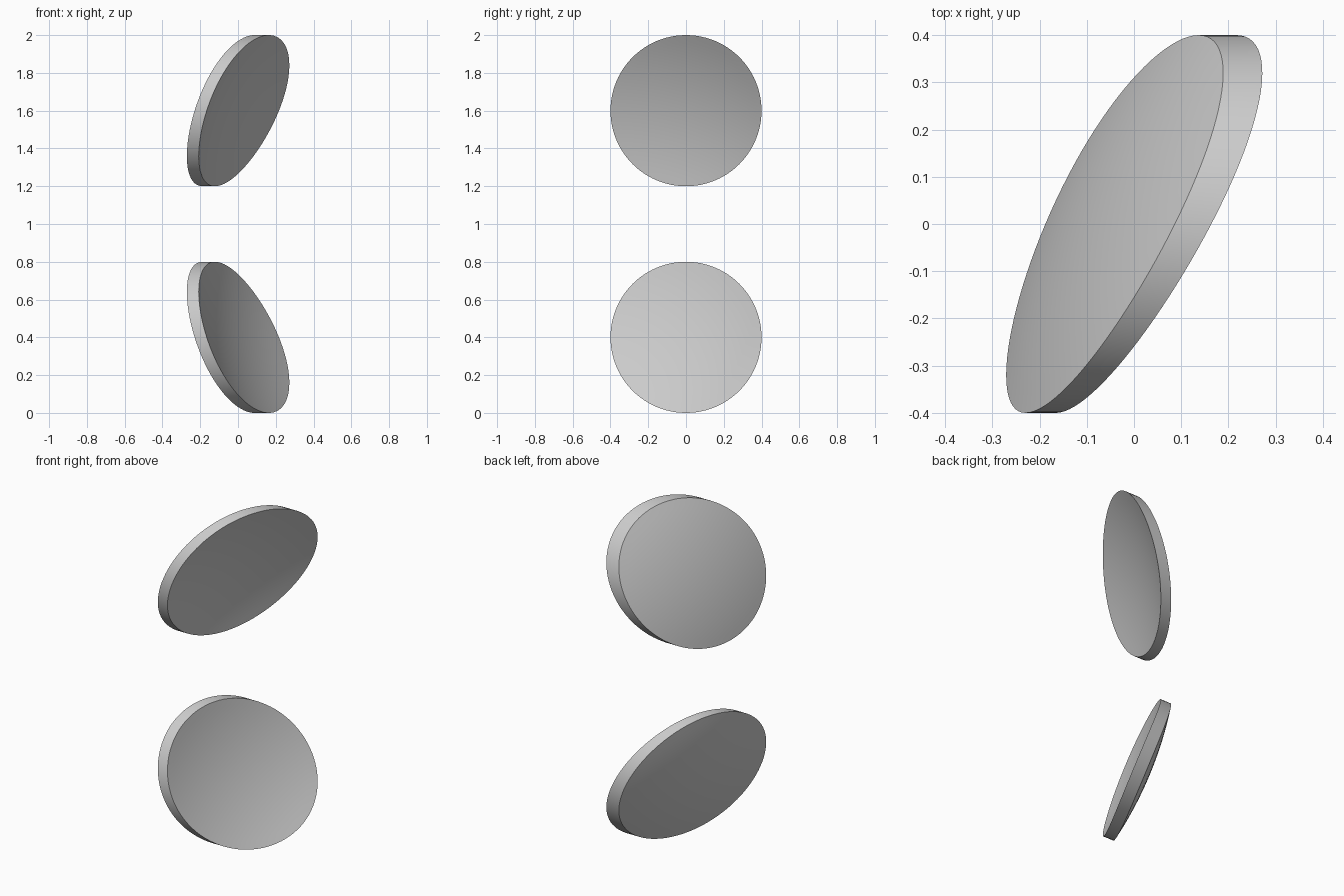
import bpy, bmesh
from math import sin, cos, pi, sqrt, radians

if "Cube" in bpy.data.objects:
    bpy.data.objects.remove(bpy.data.objects["Cube"])

CENTRE = (1.70, -0.80, 1.0)      # common centre of the spherical shell
R_OUT, R_IN = 2.06, 2.00
RADIUS, SEGS, RINGS = 0.40, 96, 10


def on_sphere(y, z, r):
    cx, cy, cz = CENTRE
    return (cx - sqrt(r * r - (y - cy) ** 2 - (z - cz) ** 2), y, z)


def lens(name, z0):
    """Round lens cut along x out of the spherical shell."""
    bm = bmesh.new()
    rims = []
    for r in (R_OUT, R_IN):
        mid = bm.verts.new(on_sphere(0, z0, r))
        prev = None
        for k in range(1, RINGS + 1):
            d = RADIUS * k / RINGS
            ring = [bm.verts.new(on_sphere(d * cos(2 * pi * i / SEGS),
                                           z0 + d * sin(2 * pi * i / SEGS), r))
                    for i in range(SEGS)]
            for i in range(SEGS):
                j = (i + 1) % SEGS
                if prev:
                    bm.faces.new((prev[i], ring[i], ring[j], prev[j]))
                else:
                    bm.faces.new((mid, ring[i], ring[j]))
            prev = ring
        rims.append(prev)
    # edge wall between the two curved faces
    a, b = rims
    for i in range(SEGS):
        j = (i + 1) % SEGS
        bm.faces.new((a[i], a[j], b[j], b[i]))
    bmesh.ops.recalc_face_normals(bm, faces=bm.faces)
    me = bpy.data.meshes.new(name)
    bm.to_mesh(me)
    bm.free()
    ob = bpy.data.objects.new(name, me)
    bpy.context.collection.objects.link(ob)
    bpy.ops.object.select_all(action='DESELECT')
    ob.select_set(True)
    bpy.context.view_layer.objects.active = ob
    bpy.ops.object.shade_smooth_by_angle(angle=radians(30))


# Pair of lenses, mirrored about z = 1
lens("lower_lens", 0.4)
lens("upper_lens", 1.6)
